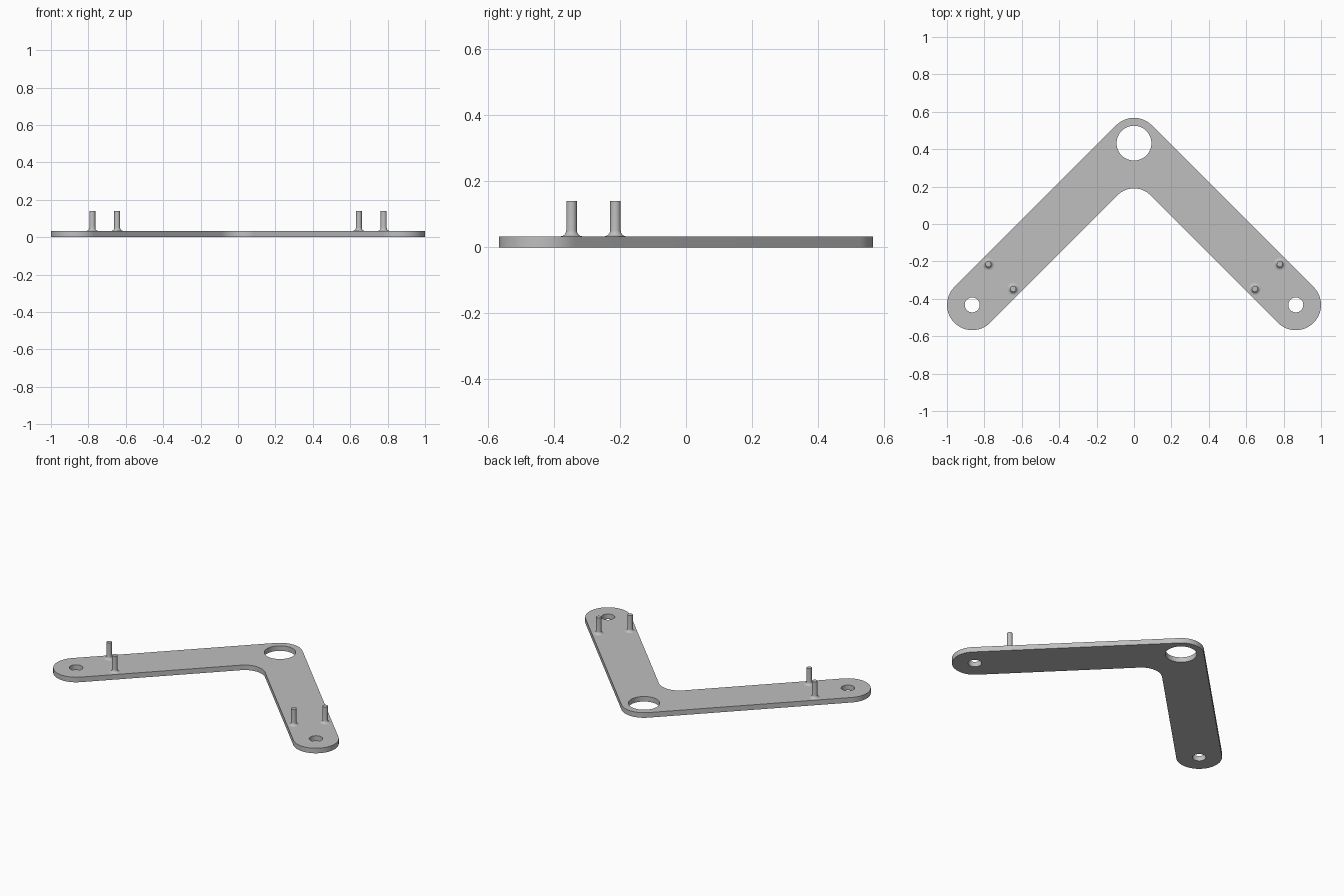
import bpy, bmesh, math
from mathutils import Vector

if "Cube" in bpy.data.objects:
    bpy.data.objects.remove(bpy.data.objects["Cube"], do_unlink=True)

ARM = 0.865      # sideways reach of each arm
HALF = 0.4325    # apex and tip distance from the middle
R = 0.135        # arm half width
T = 0.033        # plate thickness
FILLET = 0.123   # inner corner radius

grey = bpy.data.materials.new("satin grey")
grey.use_nodes = True
colour = (0.52, 0.52, 0.52, 1)
grey.diffuse_color = colour
grey.node_tree.nodes["Principled BSDF"].inputs["Base Color"].default_value = colour


def arc(cx, cy, r, start, end, n):
    angles = [math.radians(start + (end - start) * i / n) for i in range(n + 1)]
    return [(cx + r * math.cos(a), cy + r * math.sin(a)) for a in angles]


def finish(name, bm):
    bmesh.ops.recalc_face_normals(bm, faces=bm.faces)
    mesh = bpy.data.meshes.new(name)
    bm.to_mesh(mesh)
    bm.free()
    mesh.materials.append(grey)
    obj = bpy.data.objects.new(name, mesh)
    bpy.context.collection.objects.link(obj)
    bpy.ops.object.select_all(action="DESELECT")
    obj.select_set(True)
    bpy.context.view_layer.objects.active = obj
    bpy.ops.object.shade_smooth_by_angle(angle=math.radians(35))
    return obj


# Angled plate: rounded outline with three holes
inner_y = HALF - (R + FILLET) * math.sqrt(2)
outline = (arc(0, HALF, R, 45, 135, 16)
           + arc(-ARM, -HALF, R, 135, 315, 32)
           + arc(0, inner_y, FILLET, 135, 45, 16)
           + arc(ARM, -HALF, R, -135, 45, 32))
holes = [arc(x, y, r, 0, 360, 48)[:-1]
         for x, y, r in ((0, HALF, 0.093), (-ARM, -HALF, 0.04), (ARM, -HALF, 0.04))]
bm = bmesh.new()
for loop in [outline] + holes:
    verts = [bm.verts.new((x, y, 0)) for x, y in loop]
    for a, b in zip(verts, verts[1:] + verts[:1]):
        bm.edges.new((a, b))
bmesh.ops.triangle_fill(bm, edges=bm.edges[:], use_beauty=True, normal=(0, 0, 1))
top = bmesh.ops.extrude_face_region(bm, geom=bm.faces[:])
bmesh.ops.translate(bm, vec=(0, 0, T),
                    verts=[g for g in top["geom"] if isinstance(g, bmesh.types.BMVert)])
finish("angled_plate", bm)


# Pins: turned profile with a flared foot
def pin(name, x, y, r=0.016, flare=0.018, height=0.14):
    foot = arc(r + flare, T + flare, flare, 270, 180, 6)
    profile = [(0, T - 0.005), (r + flare, T - 0.005)] + foot + [(r, height), (0, height)]
    bm = bmesh.new()
    verts = [bm.verts.new((px, 0, pz)) for px, pz in profile]
    edges = [bm.edges.new(pair) for pair in zip(verts, verts[1:])]
    bmesh.ops.spin(bm, geom=verts + edges, cent=(0, 0, 0), axis=(0, 0, 1),
                   angle=math.tau, steps=20, use_merge=True)
    bmesh.ops.remove_doubles(bm, verts=bm.verts, dist=0.0001)
    finish(name, bm).location = Vector((x, y, 0))


for side, sign in (("left", 1), ("right", -1)):
    pin(f"{side}_inner_pin", sign * 0.646, -0.347)
    pin(f"{side}_outer_pin", sign * 0.779, -0.214)
